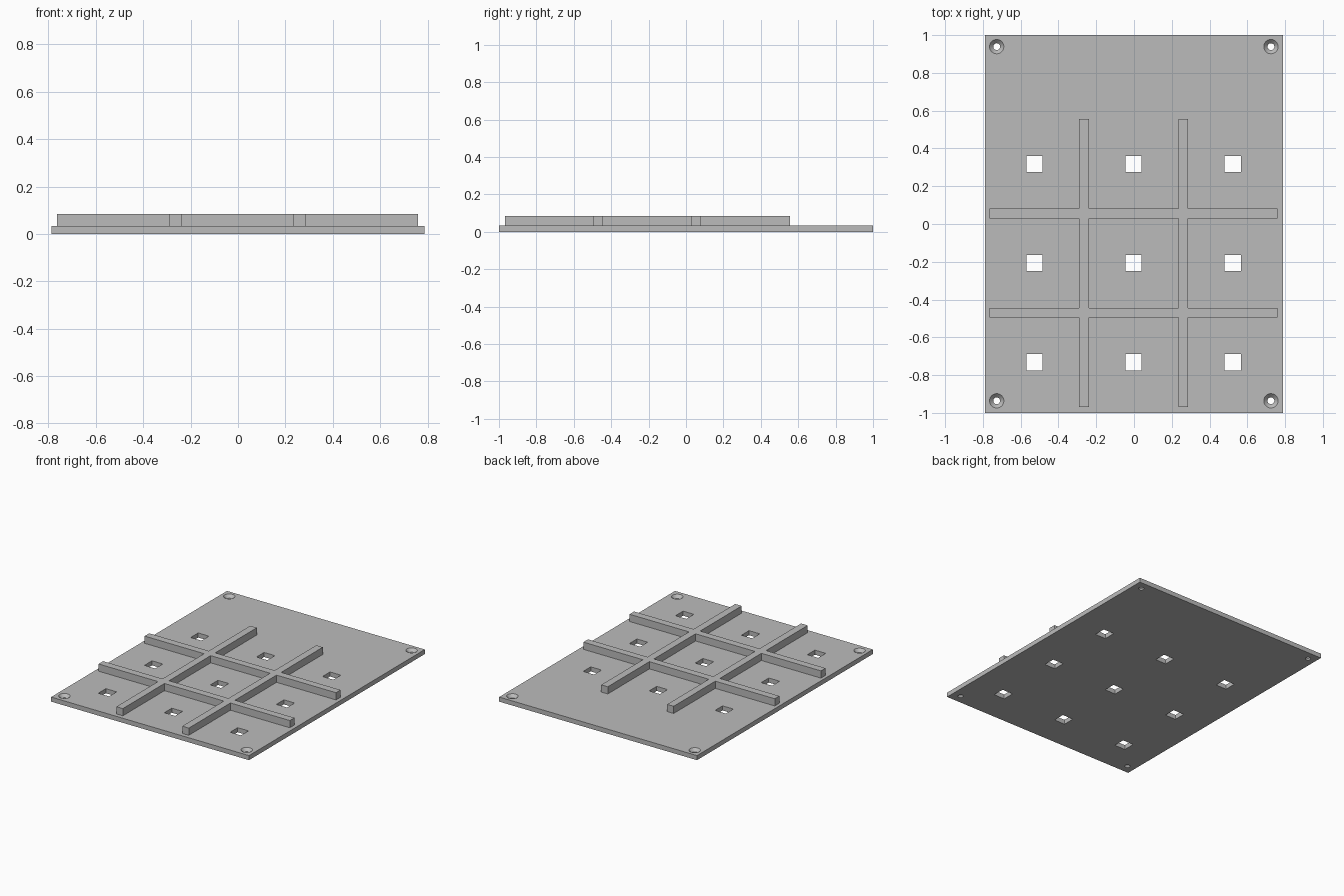
import bpy
import bmesh
from mathutils import Matrix, Vector

cube = bpy.data.objects.get("Cube")
if cube:
    bpy.data.objects.remove(cube, do_unlink=True)

grey = bpy.data.materials.new("plain grey")
grey.use_nodes = True
colour = (0.5, 0.5, 0.5, 1)
grey.diffuse_color = colour
grey.node_tree.nodes["Principled BSDF"].inputs["Base Color"].default_value = colour

PLATE_TOP, RIB_TOP = 0.033, 0.085
RIB, PITCH, HOLE = 0.052, 0.525, 0.086
CENTRE_X, CENTRE_Y, REACH = -0.002, -0.207, 1.524


def finish(name, bm, helper=False):
    mesh = bpy.data.meshes.new(name)
    bm.to_mesh(mesh)
    bm.free()
    mesh.materials.append(grey)
    obj = bpy.data.objects.new(name, mesh)
    bpy.context.collection.objects.link(obj)
    obj.hide_render = helper
    return obj


def add_box(bm, x, y, z0, z1, sx, sy):
    place = Matrix.Translation((x, y, (z0 + z1) / 2)) @ Matrix.Diagonal((sx, sy, z1 - z0, 1))
    bmesh.ops.create_cube(bm, size=1, matrix=place)


def add_countersink(bm, x, y):
    # Straight bore that flares into a cone at the top face
    rings = [(0.018, -0.02), (0.018, 0.012), (0.038, PLATE_TOP), (0.038, 0.06)]
    loops = []
    for radius, z in rings:
        made = bmesh.ops.create_circle(bm, segments=32, radius=radius,
                                       matrix=Matrix.Translation((x, y, z)))
        loops.append(made["verts"])
    for low, high in zip(loops, loops[1:]):
        for i in range(32):
            j = (i + 1) % 32
            bm.faces.new((low[i], low[j], high[j], high[i]))
    bm.faces.new(loops[0])
    bm.faces.new(loops[-1])


def apply_boolean(obj, cutter, operation):
    mod = obj.modifiers.new(operation.lower(), "BOOLEAN")
    mod.operation, mod.solver, mod.object = operation, "EXACT", cutter
    bpy.context.view_layer.objects.active = obj
    bpy.ops.object.modifier_apply(modifier=mod.name)
    bpy.data.objects.remove(cutter, do_unlink=True)


# Base plate
bm = bmesh.new()
add_box(bm, 0, 0, 0, PLATE_TOP, 1.576, 2)
base_plate = finish("base_plate", bm)

# Nine square openings and four countersunk screw holes
bm = bmesh.new()
for column in (-1, 0, 1):
    for row in (-1, 0, 1):
        add_box(bm, CENTRE_X + column * PITCH, CENTRE_Y + row * PITCH,
                -0.02, 0.06, HOLE, HOLE)
for x in (-0.727, 0.725):
    for y in (-0.936, 0.939):
        add_countersink(bm, x, y)
bmesh.ops.recalc_face_normals(bm, faces=bm.faces[:])
apply_boolean(base_plate, finish("hole_cutter", bm, True), "DIFFERENCE")

# Crossed divider ribs, joined into one grid
bm, bm_cross = bmesh.new(), bmesh.new()
for side in (-0.5, 0.5):
    add_box(bm, CENTRE_X + side * PITCH, CENTRE_Y, PLATE_TOP, RIB_TOP, RIB, REACH)
    add_box(bm_cross, CENTRE_X, CENTRE_Y + side * PITCH, PLATE_TOP, RIB_TOP, REACH, RIB)
divider_ribs = finish("divider_ribs", bm)
apply_boolean(divider_ribs, finish("cross_ribs", bm_cross, True), "UNION")

# Smooth the round bores, keep all other edges crisp
bpy.ops.object.select_all(action="DESELECT")
base_plate.select_set(True)
bpy.context.view_layer.objects.active = base_plate
bpy.ops.object.shade_smooth_by_angle(angle=0.5)
